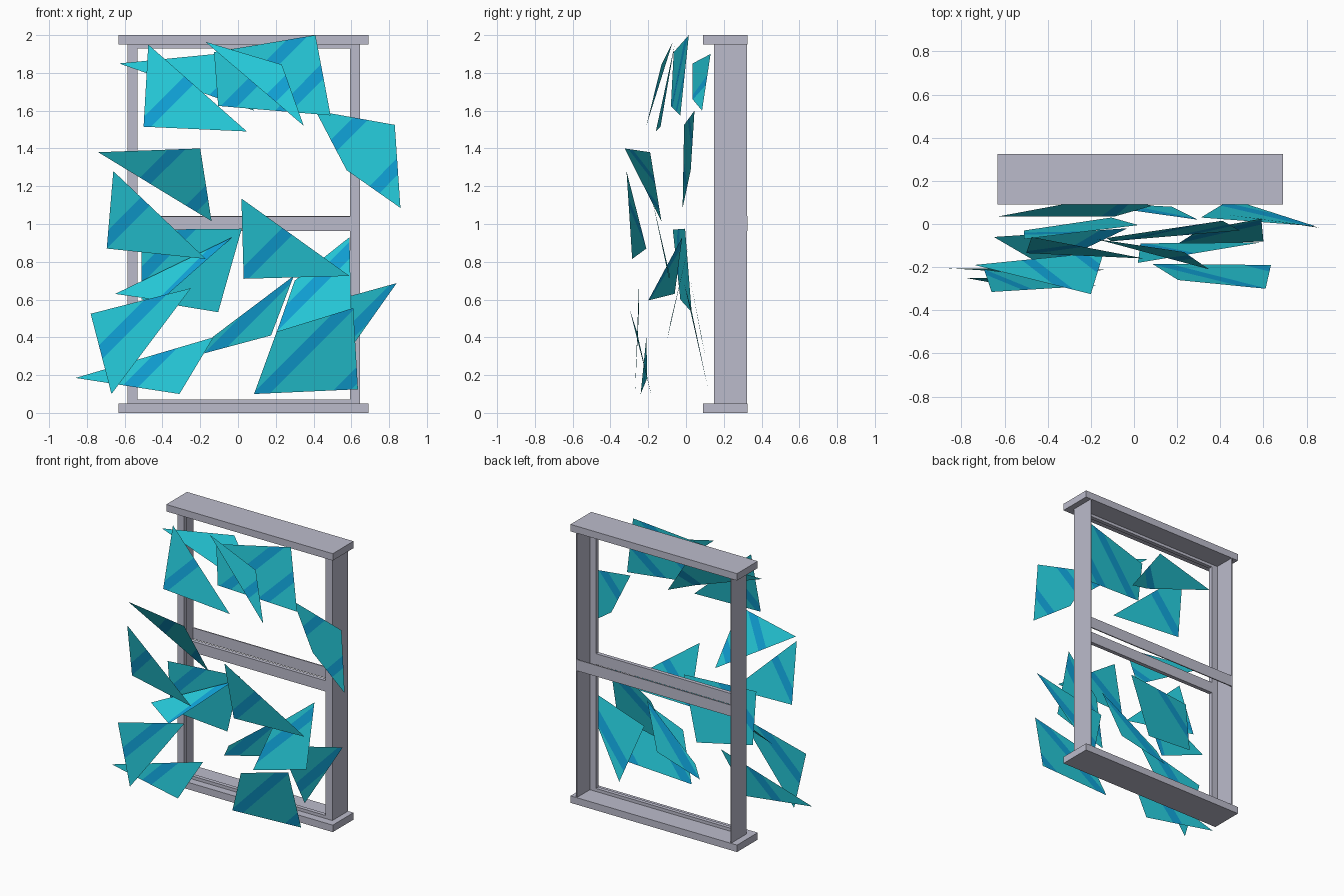
import bpy, bmesh
from mathutils import Vector

if "Cube" in bpy.data.objects:
    bpy.data.objects.remove(bpy.data.objects["Cube"])


def material(name, rgb):
    m = bpy.data.materials.new(name)
    m.diffuse_color = (*rgb, 1)
    m.use_nodes = True
    m.node_tree.nodes["Principled BSDF"].inputs["Base Color"].default_value = m.diffuse_color
    return m


GREY = material("frame grey", (0.50, 0.50, 0.60))
CYAN = material("glass cyan", (0.019, 0.60, 0.71))
BLUE = material("glint blue", (0.005, 0.36, 0.68))


def add_object(name, bm, mats):
    me = bpy.data.meshes.new(name)
    bm.to_mesh(me)
    bm.free()
    for m in mats:
        me.materials.append(m)
    ob = bpy.data.objects.new(name, me)
    bpy.context.collection.objects.link(ob)
    return ob


def box(name, x, y, z):
    bm = bmesh.new()
    bmesh.ops.create_cube(bm, size=1)
    for v in bm.verts:
        v.co = [(a + b) / 2 + c * (b - a) for (a, b), c in zip((x, y, z), v.co)]
    return add_object(name, bm, [GREY])


# Frame: slabs, thin outer walls, front lips and the middle rails
X0, X1 = -0.585, 0.647
LIP = (0.147, 0.175)
DEPTH = (0.147, 0.324)
SILL_X, SILL_Y = (-0.633, 0.69), (0.09, 0.325)
box("bottom_sill", SILL_X, SILL_Y, (0, 0.05))
box("top_sill", SILL_X, SILL_Y, (1.95, 2.0))
box("bottom_lip", (X0, X1), LIP, (0.05, 0.072))
box("top_lip", (X0, X1), LIP, (1.93, 1.95))
for side, a, b, t in (("left", X0, X0 + 0.054, 0.006), ("right", X1, X1 - 0.054, -0.006)):
    box(side + "_wall", sorted((a, a + t)), DEPTH, (0.05, 1.95))
    box(side + "_lip", sorted((a + t, b)), LIP, (0.05, 1.95))
box("middle_front_rail", (X0 + 0.054, X1 - 0.054), LIP, (0.962, 1.04))
box("middle_back_rail", (X0, X1), (0.317, 0.325), (0.962, 1.042))


def shard(name, points, stripes, half=0.045):
    """Flat glass piece; diagonal glints lie where z - x is near a stripe value."""
    bm = bmesh.new()
    bm.faces.new([bm.verts.new(p) for p in points])
    for c in stripes:
        for d in (-half, half):
            bmesh.ops.bisect_plane(bm, geom=bm.verts[:] + bm.edges[:] + bm.faces[:],
                                   plane_co=Vector((0, 0, c + d)), plane_no=Vector((-1, 0, 1)))
    for f in bm.faces:
        m = f.calc_center_median()
        f.material_index = int(any(abs(m.z - m.x - c) < half for c in stripes))
        if f.normal.y > 0:
            f.normal_flip()
    return add_object(name, bm, [CYAN, BLUE])


# Upper shards
shard("shard_top_back", [(-.63, .035, 1.85), (-.12, .13, 1.9), (.085, .085, 1.6), (-.09, .035, 1.66)], [1.79])
shard("shard_top_left", [(-.475, -.06, 1.95), (.047, -.16, 1.49), (-.50, -.135, 1.515)], [2.02])
shard("shard_top_front", [(-.174, -.07, 1.965), (.232, -.13, 1.844), (.348, -.21, 1.52)], [1.49])
shard("shard_top_right", [(-.127, -.065, 1.91), (.41, .015, 2.0), (.49, -.03, 1.575), (-.105, -.08, 1.625)], [1.67, 1.36])
shard("shard_upper_right", [(.41, .045, 1.6), (.83, -.01, 1.525), (.86, -.018, 1.085), (.575, .025, 1.285)], [.91, .46])
shard("shard_upper_left", [(-.74, -.19, 1.38), (-.2, -.325, 1.4), (-.14, -.13, 1.015)], [1.72, 1.33])
# Middle shards
shard("shard_mid_left", [(-.66, -.315, 1.28), (-.17, -.285, .815), (-.695, -.21, .87)], [1.61])
shard("shard_mid_right", [(.018, -.18, 1.135), (.59, -.085, .725), (.03, -.09, .71)], [.70])
shard("shard_mid_quad", [(-.51, -.07, .97), (.02, -.005, .975), (-.105, .03, .533), (-.51, -.03, .6)], [1.24])
shard("shard_mid_wedge", [(-.65, -.06, .63), (-.03, -.02, .93), (-.41, -.2, .595)], [.98])
# Lower shards
shard("shard_low_quad", [(.3, -.03, .7), (.59, .025, .93), (.6, -.08, .49), (.19, -.1, .385)], [.27])
shard("shard_low_back", [(.295, .02, .725), (.175, .08, .41), (-.18, .1, .315), (-.13, .08, .405)], [.45])
shard("shard_low_far_right", [(.84, -.01, .687), (.31, .03, .54), (.45, .115, .135)], [-.17])
shard("shard_low_right", [(.61, -.3, .555), (.635, -.19, .125), (.085, -.185, .1), (.205, -.26, .43)], [-.02, -.43])
shard("shard_low_left", [(-.78, -.25, .525), (-.25, -.25, .66), (-.67, -.27, .1)], [1.05])
shard("shard_bottom_left", [(-.86, -.205, .185), (-.13, -.21, .4), (-.31, -.24, .1)], [.71])
